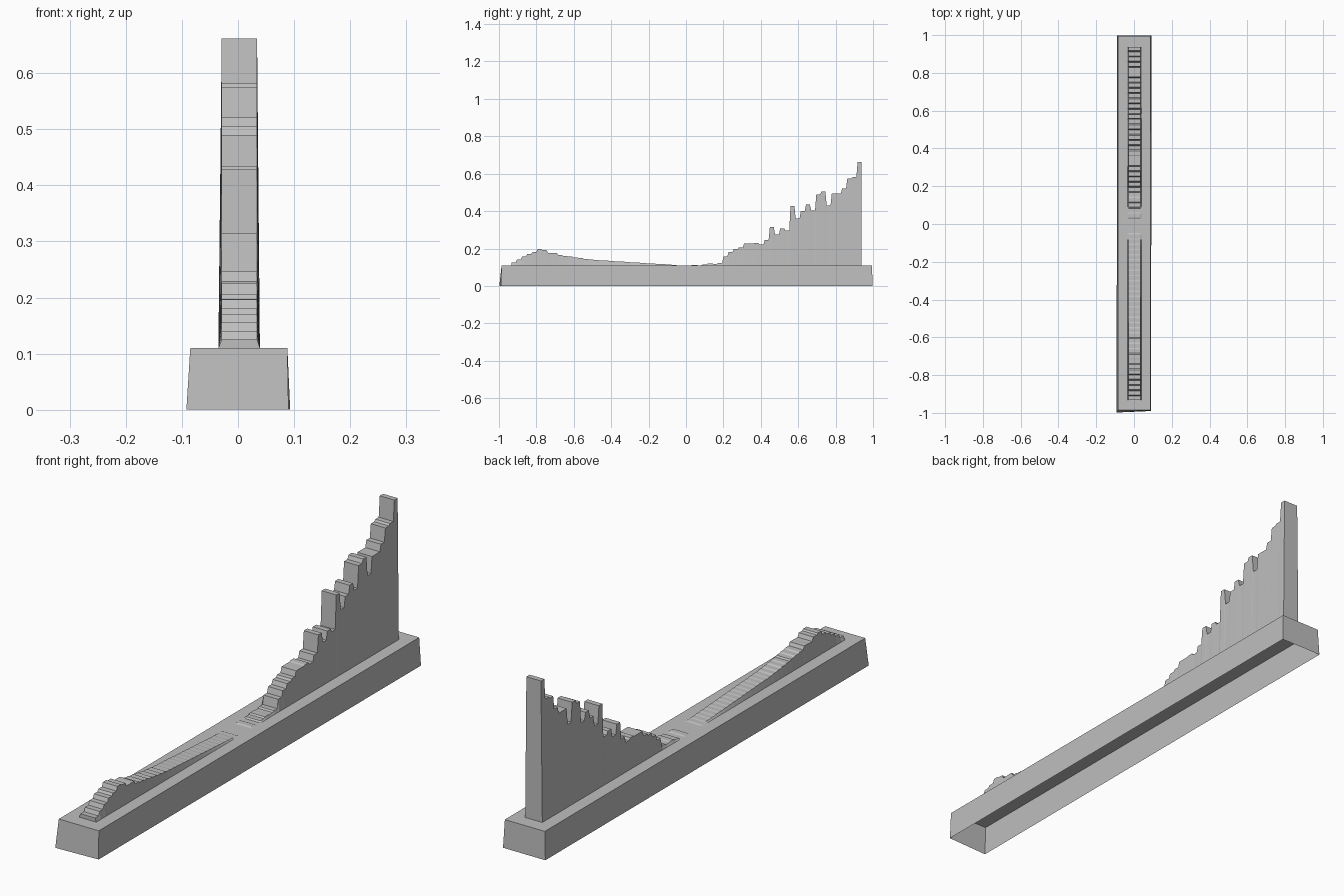
import bpy
import bmesh

old = bpy.data.objects.get("Cube")
if old:
    bpy.data.objects.remove(old, do_unlink=True)

# Single grey colour
grey = bpy.data.materials.new("plain_grey")
grey.use_nodes = True
colour = (0.52, 0.52, 0.52, 1)
grey.diffuse_color = colour
grey.node_tree.nodes["Principled BSDF"].inputs["Base Color"].default_value = colour


def finish(name, bm):
    bmesh.ops.recalc_face_normals(bm, faces=bm.faces[:])
    mesh = bpy.data.meshes.new(name)
    bm.to_mesh(mesh)
    bm.free()
    mesh.materials.append(grey)
    obj = bpy.data.objects.new(name, mesh)
    bpy.context.collection.objects.link(obj)
    return obj


TOP = 0.11  # height of the plinth

# Plinth: tapered shell, open underneath
bm = bmesh.new()
lower = [bm.verts.new((x, y, 0)) for x, y in
         ((-0.092, -0.998), (0.09, -0.99), (0.093, 0.998), (-0.09, 0.998))]
upper = [bm.verts.new((x, y, TOP)) for x, y in
         ((-0.085, -0.986), (0.088, -0.986), (0.088, 0.994), (-0.085, 0.994))]
bm.faces.new(upper)
for i in range(4):
    j = (i + 1) % 4
    bm.faces.new((lower[i], lower[j], upper[j], upper[i]))
finish("plinth", bm)

# Bar heights in thousandths: front hump, long decline, stepped climb
hump = [125, 140, 156, 171, 180, 196, 191, 176, 177, 164, 160, 156, 151, 148, 144, 141]
decline = [138 - 1.7 * i for i in range(16)]
flat = [110, 110, 110, 113, 110, 115, 120, 118, 123]
climb = [157, 180, 197, 205, 226, 226, 229, 221, 246,
         314, 275, 308, 295, 428, 360, 401, 434, 404, 490,
         505, 430, 494, 494, 521, 574, 581, 662]
heights = [h / 1000 for h in hump + decline + flat + climb]

# Outline of the bars, with a short slope between neighbours
START, PITCH = -0.935, 0.0276
SLOPE = PITCH * 0.12
outline = []
for i, h in enumerate(heights):
    y = START + i * PITCH
    outline += [(y + SLOPE, h), (y + PITCH - SLOPE, h)]
outline[-1] = (0.938, heights[-1])

# Bar wall: narrow along the tops, wider at the foot
bm = bmesh.new()
sections = []
for y, z in outline:
    coords = ((-0.035, TOP), (-0.029, z), (0.034, z), (0.039, TOP))
    sections.append([bm.verts.new((x, y, height)) for x, height in coords])
for (_, za), (_, zb), a, b in zip(outline, outline[1:], sections, sections[1:]):
    if max(za, zb) <= TOP:
        continue  # flush with the plinth
    for k in range(3):
        bm.faces.new((a[k], a[k + 1], b[k + 1], b[k]))
for end in (sections[0], sections[-1]):
    bm.faces.new(end)
loose = [v for v in bm.verts if not v.link_faces]
bmesh.ops.delete(bm, geom=loose, context='VERTS')
finish("bar_wall", bm)
